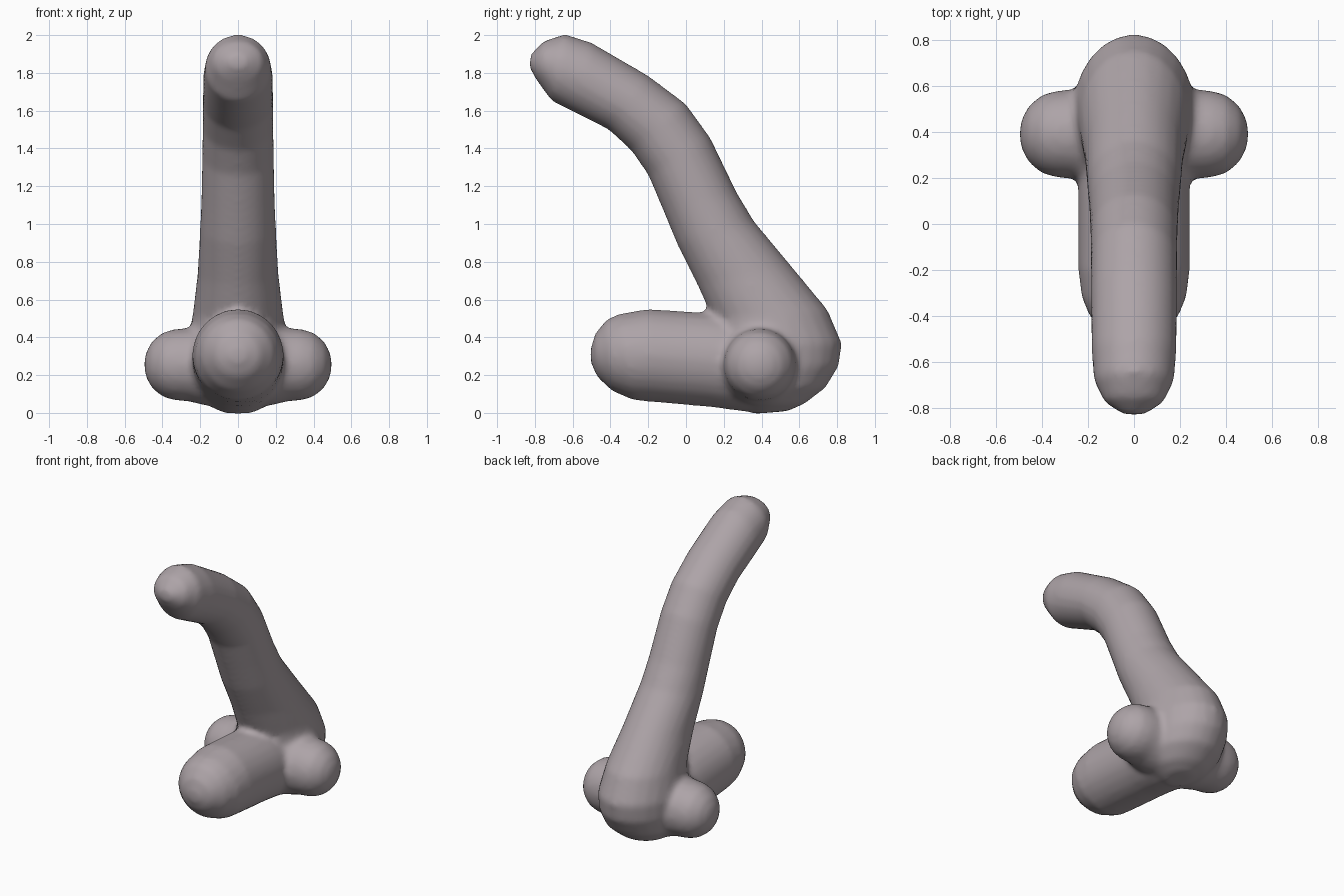
import bpy, bmesh, math
from mathutils import Vector

if "Cube" in bpy.data.objects:
    bpy.data.objects.remove(bpy.data.objects["Cube"])

SIDES = 24
bm = bmesh.new()


def loft(rings):
    """Closed tube through elliptical rings given as (centre, half axis, half axis)."""
    loops = []
    for c, u, v in rings:
        loops.append([bm.verts.new(c + u * math.cos(a) + v * math.sin(a))
                      for a in (2 * math.pi * i / SIDES for i in range(SIDES))])
    for p, q in zip(loops, loops[1:]):
        for i in range(SIDES):
            j = (i + 1) % SIDES
            bm.faces.new((p[i], p[j], q[j], q[i]))
    bm.faces.new(loops[0][::-1])
    bm.faces.new(loops[-1])


def side_profile(pairs):
    """Rings from two matching points on the side outline plus a half width."""
    rings = []
    for y1, z1, y2, z2, w in pairs:
        a, b = Vector((0, y1, z1)), Vector((0, y2, z2))
        rings.append(((a + b) / 2, (a - b) / 2, Vector((w, 0, 0))))
    loft(rings)


# Tall bent limb running down into the rounded heel
side_profile([
    (-.82, 1.90, -.83, 1.83, .05), (-.75, 1.97, -.79, 1.76, .13),
    (-.64, 2.005, -.71, 1.65, .175), (-.5, 1.96, -.57, 1.58, .185),
    (-.2, 1.785, -.41, 1.5, .187), (0, 1.635, -.29, 1.39, .188),
    (.13, 1.455, -.2, 1.26, .19), (.27, 1.165, -.12, 1.07, .195),
    (.36, 1.015, -.05, .9, .202), (.56, .775, .06, .68, .215),
    (.75, .545, .14, .5, .24), (.825, .37, .14, .36, .265),
    (.81, .25, .14, .24, .265), (.74, .135, .2, .13, .24),
    (.63, .05, .28, .04, .17), (.54, .01, .36, -.005, .08)])

# Short forward limb lying on the ground
side_profile([
    (-.505, .34, -.505, .27, .04), (-.48, .42, -.47, .19, .12),
    (-.42, .495, -.39, .115, .19), (-.35, .525, -.28, .068, .228),
    (-.2, .55, -.2, .06, .242), (.14, .528, .14, .03, .243),
    (.4, .5, .36, 0, .243)])

# Rounded side knobs, mirrored
for s in (-1, 1):
    loft([(Vector((s * x, .39, .255)), Vector((0, r, 0)), Vector((0, 0, r)))
          for x, r in ((.05, .23), (.18, .215), (.26, .195), (.34, .188),
                       (.4, .17), (.455, .125), (.485, .07), (.495, .03))])

bmesh.ops.recalc_face_normals(bm, faces=bm.faces)
mesh = bpy.data.meshes.new("bent_limb_body")
bm.to_mesh(mesh)
bm.free()
body = bpy.data.objects.new("bent_limb_body", mesh)
bpy.context.collection.objects.link(body)

# Fuse the parts and soften the joints
remesh = body.modifiers.new("fuse", 'REMESH')
remesh.mode = 'VOXEL'
remesh.voxel_size = .02
remesh.use_smooth_shade = True
soft = body.modifiers.new("soften", 'SMOOTH')
soft.factor = .5
soft.iterations = 6

mat = bpy.data.materials.new("mauve grey")
mat.diffuse_color = (.42, .37, .39, 1)
mat.use_nodes = True
mat.node_tree.nodes["Principled BSDF"].inputs["Base Color"].default_value = mat.diffuse_color
mesh.materials.append(mat)
